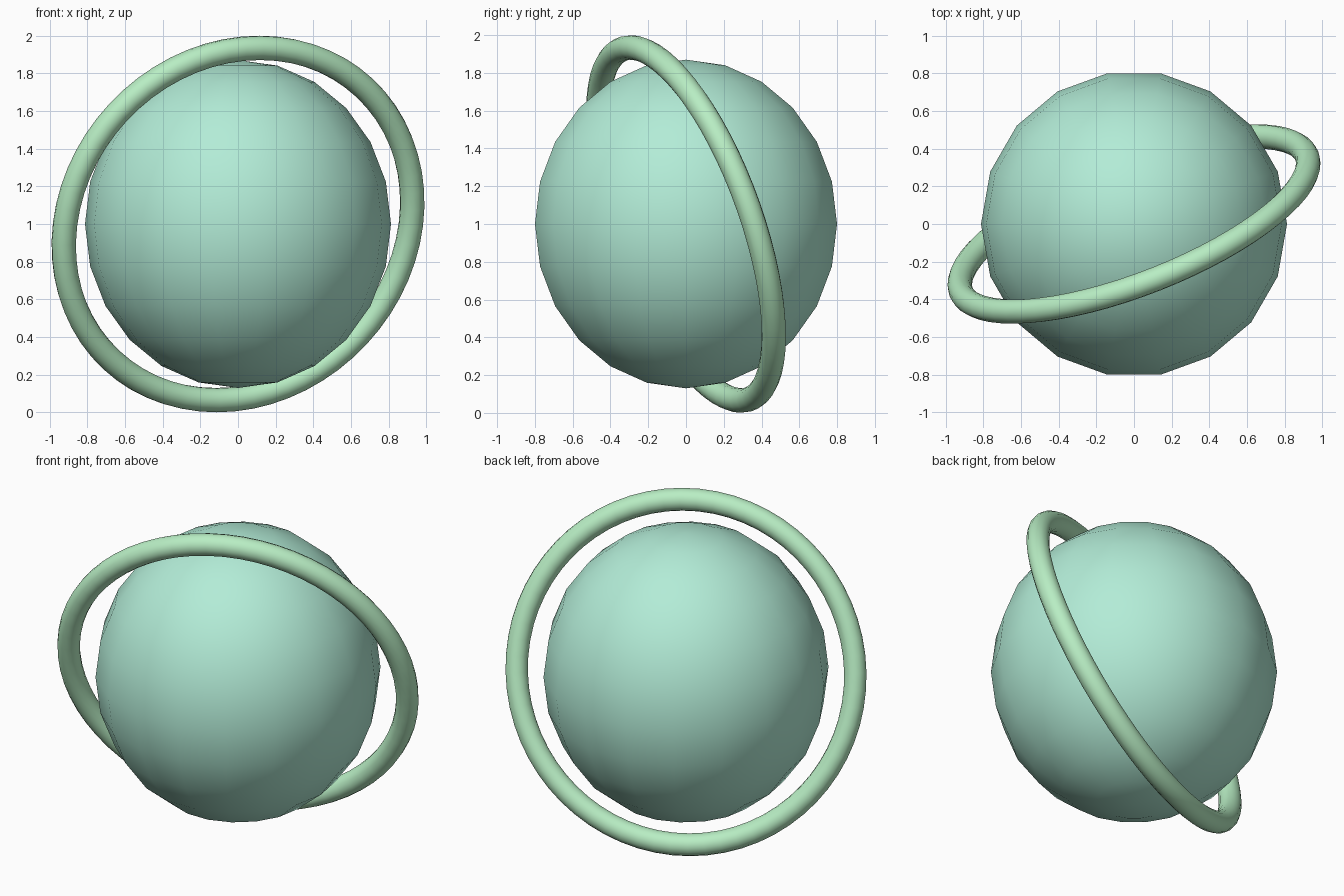
import bpy
from mathutils import Vector

if "Cube" in bpy.data.objects:
    bpy.data.objects.remove(bpy.data.objects["Cube"])

CENTRE = Vector((0, 0, 1))


def finish(name, color):
    """Name, smooth and colour the active object."""
    ob = bpy.context.object
    ob.name = name
    bpy.ops.object.shade_smooth()
    mat = bpy.data.materials.new(name + "_colour")
    mat.diffuse_color = (*color, 1)
    mat.use_nodes = True
    mat.node_tree.nodes["Principled BSDF"].inputs["Base Color"].default_value = mat.diffuse_color
    ob.data.materials.append(mat)
    return ob


# globe: 18-sided ball, slightly taller than wide
bpy.ops.mesh.primitive_uv_sphere_add(segments=18, ring_count=12, radius=1, location=CENTRE)
globe = finish("globe", (0.45, 0.84, 0.68))
globe.scale = (0.812, 0.812, 0.87)
globe.rotation_euler = (0, 0, 0)
# primitive sphere has a vertex on the x axis only if its seam starts there
first = max(globe.data.vertices, key=lambda v: v.co.x)
if abs(first.co.y) > 0.01 or first.co.x < 0.999:
    globe.rotation_euler.z = 3.14159265 / 18

# ring: round hoop tilted about the globe
bpy.ops.mesh.primitive_torus_add(major_segments=64, minor_segments=14,
                                 major_radius=0.986, minor_radius=0.065, location=CENTRE)
ring = finish("ring", (0.48, 0.85, 0.55))
normal = Vector((-0.347, 0.882, 0.319))
ring.rotation_euler = normal.to_track_quat('Z', 'Y').to_euler()
